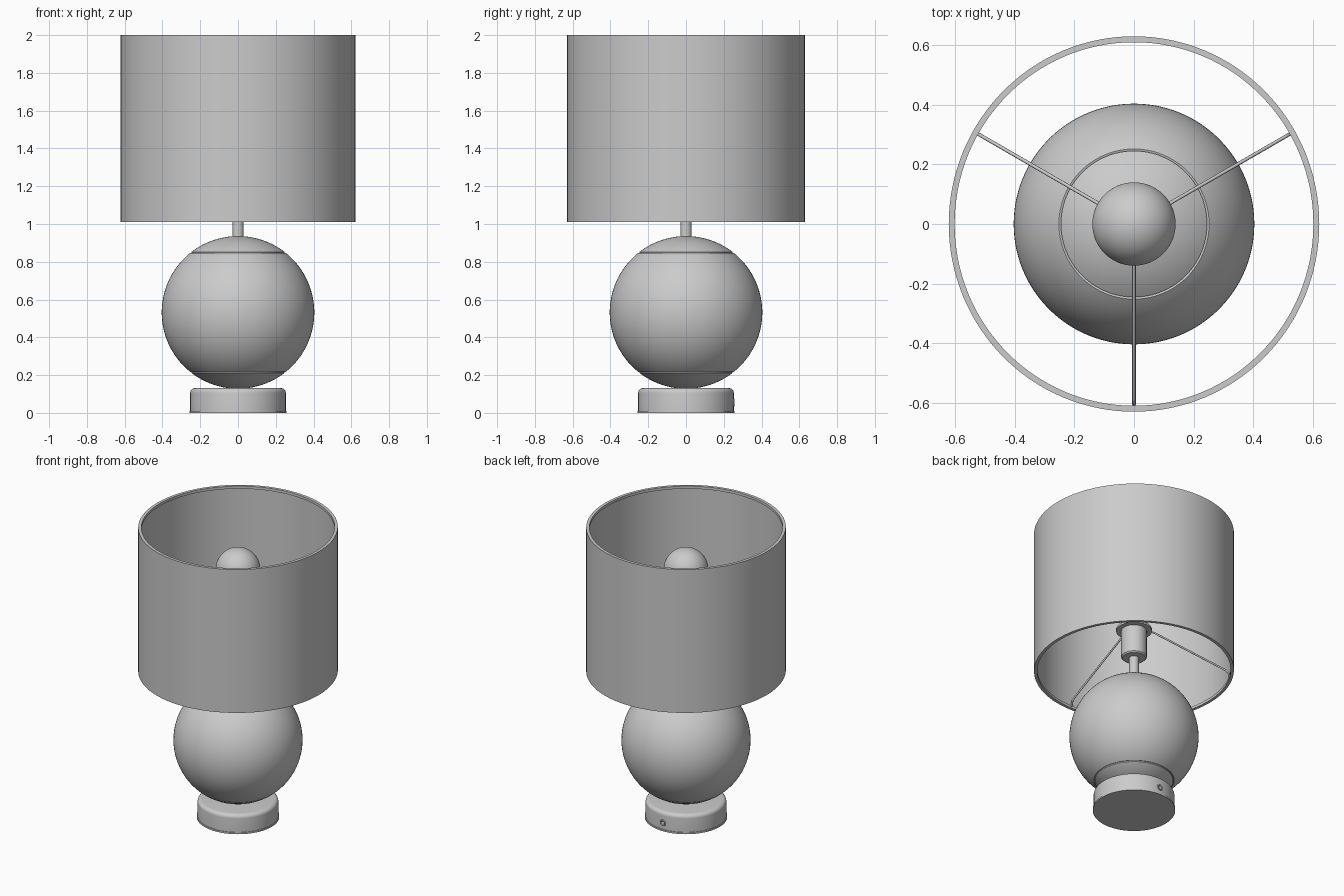
import bpy, bmesh
from math import sin, cos, radians, pi, sqrt
from mathutils import Vector

if "Cube" in bpy.data.objects:
    bpy.data.objects.remove(bpy.data.objects["Cube"])


def smooth(ob, angle=35):
    bpy.ops.object.select_all(action='DESELECT')
    ob.select_set(True)
    bpy.context.view_layer.objects.active = ob
    bpy.ops.object.shade_smooth_by_angle(angle=radians(angle))


def lathe(name, profile, segs=96, closed=False, sx=1.0):
    """Spin an (r, z) profile around z; points with r = 0 become poles."""
    bm = bmesh.new()
    rings = []
    for r, z in profile:
        if r < 1e-6:
            rings.append([bm.verts.new((0, 0, z))] * segs)
        else:
            rings.append([bm.verts.new((sx * r * cos(2 * pi * i / segs), r * sin(2 * pi * i / segs), z))
                          for i in range(segs)])
    pairs = list(zip(rings, rings[1:]))
    if closed:
        pairs.append((rings[-1], rings[0]))
    for a, b in pairs:
        for i in range(segs):
            j = (i + 1) % segs
            bm.faces.new(list(dict.fromkeys((a[i], a[j], b[j], b[i]))))
    bmesh.ops.recalc_face_normals(bm, faces=bm.faces)
    me = bpy.data.meshes.new(name)
    bm.to_mesh(me)
    bm.free()
    ob = bpy.data.objects.new(name, me)
    bpy.context.collection.objects.link(ob)
    smooth(ob)
    return ob


def arc(cr, cz, rad, a0, a1, n):
    return [(max(0, cr + rad * cos(radians(a0 + (a1 - a0) * i / n))),
             cz + rad * sin(radians(a0 + (a1 - a0) * i / n))) for i in range(n + 1)]


def wire(name, pts, radius):
    cu = bpy.data.curves.new(name, 'CURVE')
    cu.dimensions = '3D'
    cu.bevel_depth = radius
    cu.bevel_resolution = 2
    cu.use_fill_caps = True
    sp = cu.splines.new('POLY')
    sp.points.add(len(pts) - 1)
    for p, co in zip(sp.points, pts):
        p.co = (*co, 1)
    ob = bpy.data.objects.new(name, cu)
    bpy.context.collection.objects.link(ob)


# Base: thin foot plate and rounded drum
lathe("foot_plate", [(0, 0), (0.258, 0), (0.258, 0.011), (0, 0.011)])
base = lathe("base", [(0, 0.011), (0.253, 0.011)] + arc(0.228, 0.106, 0.025, 0, 90, 6) + [(0, 0.131)])

# Cord hole in the back of the base, with a grommet ring
bpy.ops.mesh.primitive_cylinder_add(vertices=24, radius=0.015, depth=0.1,
                                    location=(0, 0.25, 0.055), rotation=(pi / 2, 0, 0))
cutter = bpy.context.object
cutter.name = "cord_hole_cutter"
cutter.hide_render = True
cutter.hide_set(True)
cut = base.modifiers.new("cord_hole", 'BOOLEAN')
cut.operation = 'DIFFERENCE'
cut.object = cutter
bpy.ops.mesh.primitive_torus_add(major_radius=0.017, minor_radius=0.005, major_segments=24, minor_segments=8,
                                 location=(0, 0.253, 0.055), rotation=(pi / 2, 0, 0))
bpy.context.object.name = "cord_grommet"
smooth(bpy.context.object)

# Ball body with a fine groove above and below
R, CZ = 0.404, 0.532
groove = 52
lower = arc(0, CZ, R, -90, -groove - 0.6, 14)
middle = arc(0, CZ, R, -groove + 0.6, groove - 0.6, 40)
upper = arc(0, CZ, R, groove + 0.6, 90, 14)
pit_lo = arc(0, CZ, R - 0.006, -groove, -groove, 1)[:1]
pit_hi = arc(0, CZ, R - 0.006, groove, groove, 1)[:1]
lathe("ball_body", lower + pit_lo + middle + pit_hi + upper)

# Stem, lamp holder and bulb
lathe("stem", [(0, 0.91), (0.03, 0.91), (0.03, 1.12), (0, 1.12)], 32)
lathe("bulb_socket", [(0, 1.10), (0.072, 1.10), (0.08, 1.108), (0.08, 1.42), (0, 1.42)], 48)
BZ = 1.71
lathe("bulb", [(0, 1.40), (0.065, 1.40), (0.065, 1.46), (0.072, 1.51), (0.088, 1.56)]
      + arc(0, BZ, 0.14, -46, 90, 28), 64)

# Drum shade: thin open wall with thicker rims, slightly oval
o, w, rim, z0, z1 = 0.63, 0.011, 0.02, 1.01, 2.0
lathe("shade", [(o, z0), (o, z1), (o - rim, z1), (o - rim, z1 - 0.018), (o - w, z1 - 0.018),
                (o - w, z0 + 0.018), (o - rim, z0 + 0.018), (o - rim, z0)], 128, True, 0.987)

# Shade carrier: hub ring and three sloping spokes
lathe("carrier_ring", [(0.078, 1.295), (0.112, 1.295), (0.112, 1.31), (0.078, 1.31)], 48, True)
for k, deg in enumerate((30, 150, 270)):
    d = Vector((cos(radians(deg)), sin(radians(deg)), 0))
    wire(f"spoke_{k + 1}", [d * r + Vector((0, 0, z)) for r, z in
                            ((0.10, 1.303), (0.13, 1.295), (0.585, 1.07), (0.60, 1.055), (0.606, 1.02))], 0.006)
